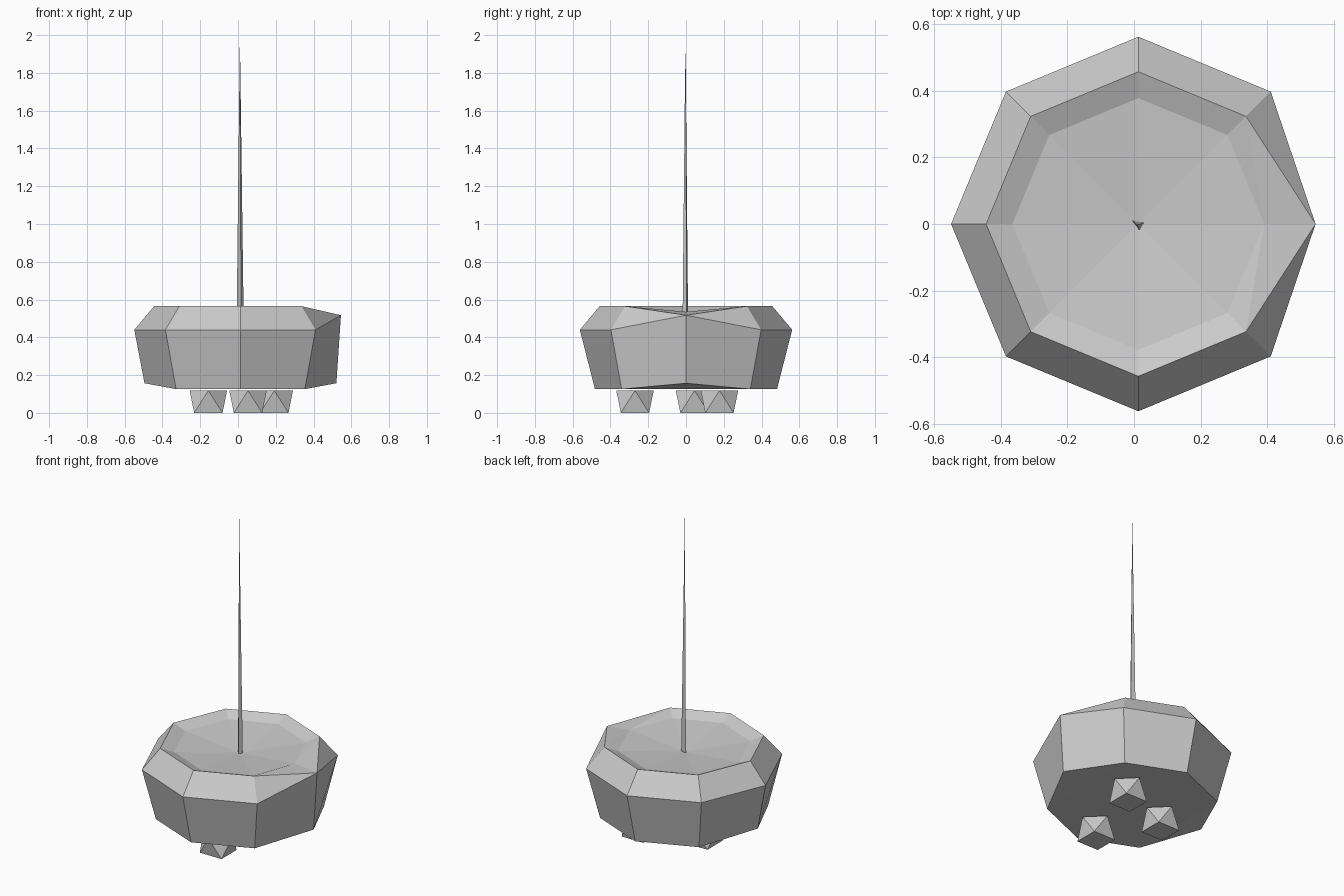
import bpy, bmesh
from math import sin, cos, pi

if "Cube" in bpy.data.objects:
    bpy.data.objects.remove(bpy.data.objects["Cube"], do_unlink=True)

grey = bpy.data.materials.new("plain_grey")
grey.use_nodes = True
COLOUR = (0.6, 0.6, 0.6, 1)
grey.diffuse_color = COLOUR
grey.node_tree.nodes["Principled BSDF"].inputs["Base Color"].default_value = COLOUR

CX = 0.013  # shared axis of hull and mast


def ring(bm, radius, z, count=8, turn=0.0, centre=(CX, 0)):
    return [bm.verts.new((centre[0] + radius * cos(turn + 2 * pi * i / count),
                          centre[1] + radius * sin(turn + 2 * pi * i / count), z))
            for i in range(count)]


def finish(bm, name):
    bmesh.ops.recalc_face_normals(bm, faces=bm.faces)
    mesh = bpy.data.meshes.new(name)
    bm.to_mesh(mesh)
    bm.free()
    mesh.materials.append(grey)
    obj = bpy.data.objects.new(name, mesh)
    bpy.context.collection.objects.link(obj)
    return obj


# Hull: stacked octagons with a shallow dished deck
bm = bmesh.new()
base = ring(bm, 0.482, 0.126)
waist = ring(bm, 0.562, 0.44)
rim = ring(bm, 0.457, 0.565)
deck = ring(bm, 0.378, 0.535)
hub = bm.verts.new((CX, 0, 0.5))
for i in (0, 4):                       # keel corners are lifted at both sides
    base[i].co.z = 0.157
    base[i].co.x = CX + 0.508 * (1 if i == 0 else -1)
bm.verts.remove(rim[0])                # waist and rim share one pointed corner
waist[0].co = (0.545, 0, 0.517)
rim[0] = waist[0]

for i in range(8):
    j = (i + 1) % 8
    bm.faces.new((base[i], base[j], waist[j], waist[i]))
    bevel = [waist[i], waist[j], rim[j], rim[i]]
    bm.faces.new(list(dict.fromkeys(bevel)))
    if i == 0:
        bm.faces.new((rim[0], rim[1], deck[0]))
        bm.faces.new((rim[1], deck[1], deck[0]))
    elif j == 0:
        bm.faces.new((rim[i], rim[0], deck[0]))
        bm.faces.new((rim[i], deck[0], deck[i]))
    else:
        bm.faces.new((rim[i], rim[j], deck[j], deck[i]))
    bm.faces.new((deck[i], deck[j], hub))
bm.faces.new([base[i] for i in (1, 2, 3, 5, 6, 7)])
bm.faces.new((base[7], base[0], base[1]))
bm.faces.new((base[3], base[4], base[5]))
finish(bm, "hull")

# Mast: thin three-sided spike
bm = bmesh.new()
foot = [bm.verts.new((x, y, 0.5)) for x, y in ((-0.007, 0.011), (0.03, 0.004), (0.016, -0.018))]
tip = bm.verts.new((0.01, -0.003, 2.0))
bm.faces.new(foot)
for i in range(3):
    bm.faces.new((foot[i], foot[(i + 1) % 3], tip))
finish(bm, "mast")

# Feet: small square antiprisms
for n, centre in enumerate(((-0.157, 0.045), (0.053, -0.27), (0.192, 0.177))):
    bm = bmesh.new()
    top = ring(bm, 0.099, 0.118, 4, 0, centre)
    low = ring(bm, 0.106, 0, 4, pi / 4, centre)
    for i in range(4):
        j = (i + 1) % 4
        bm.faces.new((top[i], top[j], low[i]))
        bm.faces.new((low[i], low[j], top[j]))
    bm.faces.new(top)
    bm.faces.new(low)
    finish(bm, f"foot_{n + 1}")
